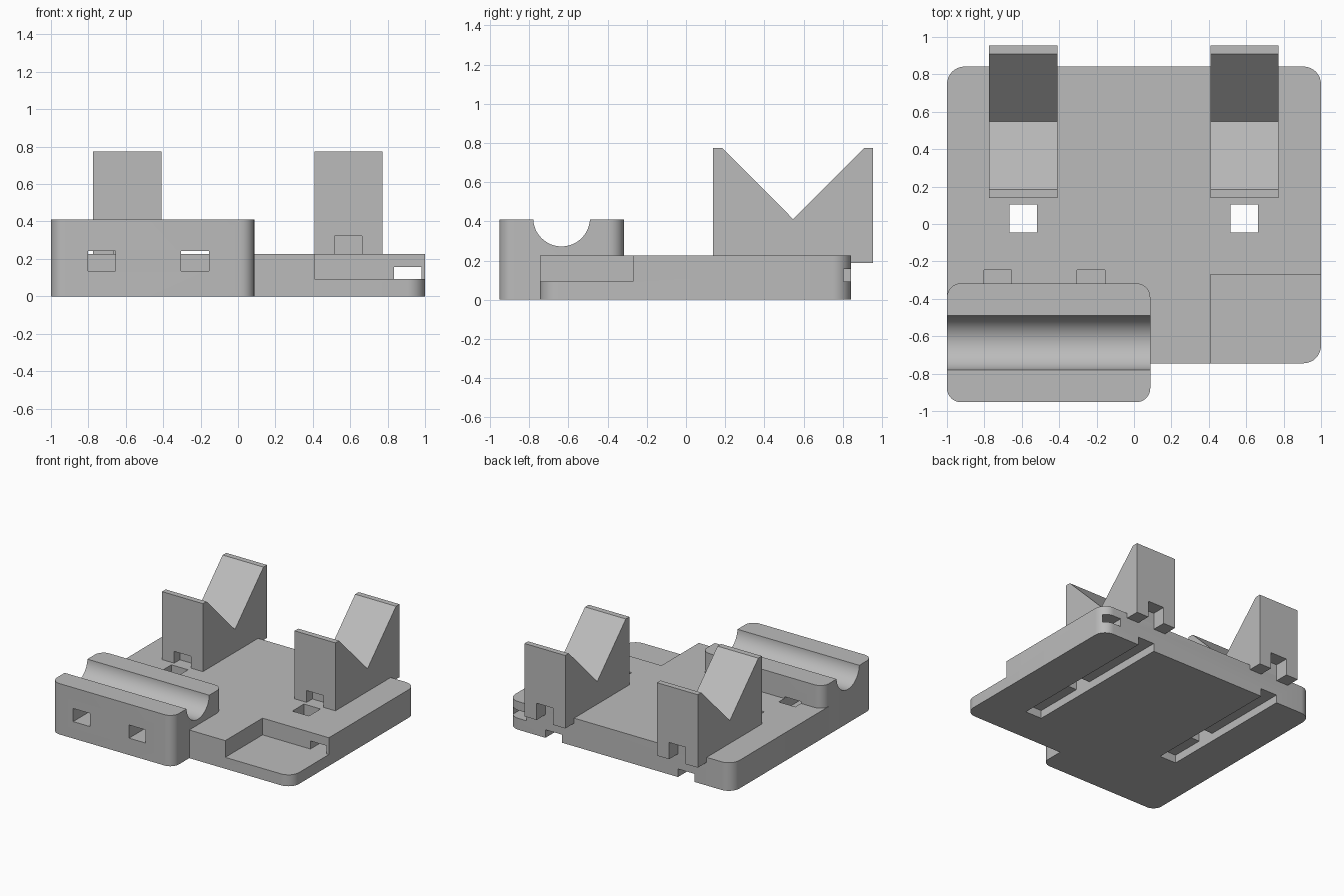
import bpy
import bmesh
import math
from mathutils import Vector

if "Cube" in bpy.data.objects:
    bpy.data.objects.remove(bpy.data.objects["Cube"], do_unlink=True)

grey = bpy.data.materials.new("plain grey")
grey.use_nodes = True
colour = (0.5, 0.5, 0.5, 1)
grey.diffuse_color = colour
grey.node_tree.nodes["Principled BSDF"].inputs["Base Color"].default_value = colour


def prism(name, points, direction):
    """Extrude a closed outline of 3D points along a direction."""
    bm = bmesh.new()
    face = bm.faces.new([bm.verts.new(p) for p in points])
    grown = bmesh.ops.extrude_face_region(bm, geom=[face])["geom"]
    verts = [g for g in grown if isinstance(g, bmesh.types.BMVert)]
    bmesh.ops.translate(bm, verts=verts, vec=Vector(direction))
    bmesh.ops.recalc_face_normals(bm, faces=bm.faces)
    mesh = bpy.data.meshes.new(name)
    bm.to_mesh(mesh)
    bm.free()
    mesh.materials.append(grey)
    obj = bpy.data.objects.new(name, mesh)
    bpy.context.collection.objects.link(obj)
    return obj


def slab(name, x, y, z, radius=0.0, steps=8):
    """Box given by ranges, with optional rounded vertical corners."""
    points = []
    corners = [(x[1], y[1], 1, 1), (x[0], y[1], -1, 1),
               (x[0], y[0], -1, -1), (x[1], y[0], 1, -1)]
    for i, (cx, cy, sx, sy) in enumerate(corners):
        if radius == 0:
            points.append((cx, cy, z[0]))
            continue
        for k in range(steps + 1):
            a = math.pi / 2 * (i + k / steps)
            points.append((cx - sx * radius + radius * math.cos(a),
                           cy - sy * radius + radius * math.sin(a), z[0]))
    return prism(name, points, (0, 0, z[1] - z[0]))


def cut(target, cutter):
    """Subtract a cutter for good and remove it."""
    mod = target.modifiers.new("cut", "BOOLEAN")
    mod.operation = "DIFFERENCE"
    mod.solver = "EXACT"
    mod.object = cutter
    with bpy.context.temp_override(object=target, active_object=target):
        bpy.ops.object.modifier_apply(modifier=mod.name)
    bpy.data.objects.remove(cutter, do_unlink=True)


# Main parts
BLOCK = ((-1, 0.087), (-0.953, -0.317))
plate = slab("base_plate", (-1, 1), (-0.745, 0.842), (0, 0.227), 0.095)
block = slab("rod_block", *BLOCK, (0, 0.41), 0.075)
parts = [plate, block]

# Plate gives way to the block standing in its corner
cut(plate, slab("cutter", *BLOCK, (-0.1, 0.5), 0.075))

# Corner pocket, with a cable passage running to the back edge
cut(plate, slab("cutter", (0.408, 1.1), (-0.9, -0.27), (0.092, 0.4)))
cut(plate, slab("cutter", (0.835, 0.98), (-0.35, 1), (0.092, 0.157)))

# Half-round rod groove
R = 0.145
arc = [(-1.2, -0.635 + R * math.cos(a), 0.417 + R * math.sin(a))
       for a in [math.pi + math.pi * k / 24 for k in range(25)]]
arc += [(-1.2, -0.635 + R, 0.6), (-1.2, -0.635 - R, 0.6)]
cut(block, prism("cutter", arc, (1.5, 0, 0)))

# Strap tunnels through the block, running a little into the plate
for cx in (-0.729, -0.23):
    for part in (block, plate):
        cut(part, slab("cutter", (cx - 0.074, cx + 0.074),
                       (-1.1, -0.245), (0.136, 0.242)))

# V posts with strap notches, and the strap channels under them
for side, cx in (("left", 0.59), ("right", -0.592)):
    strap = (cx - 0.074, cx + 0.074)
    outline = [(0.138, 0.187), (0.955, 0.187), (0.955, 0.775), (0.91, 0.775),
               (0.547, 0.411), (0.184, 0.775), (0.138, 0.775)]
    post = prism(side + "_v_post",
                 [(cx - 0.182, y, z) for y, z in outline], (0.364, 0, 0))
    cut(post, slab("cutter", strap, (0, 0.21), (0.1, 0.322)))
    cut(post, slab("cutter", strap, (0.842, 1.1), (0.1, 0.322)))
    parts.append(post)
    cut(plate, slab("cutter", strap, (-0.045, 0.103), (-0.1, 0.4)))
    cut(plate, slab("cutter", strap, (-0.45, 1), (-0.1, 0.065)))

# Smooth the rounded corners and groove, keep the edges sharp
bpy.ops.object.select_all(action="DESELECT")
for part in parts:
    part.select_set(True)
bpy.context.view_layer.objects.active = plate
bpy.ops.object.shade_smooth_by_angle(angle=math.radians(30))
